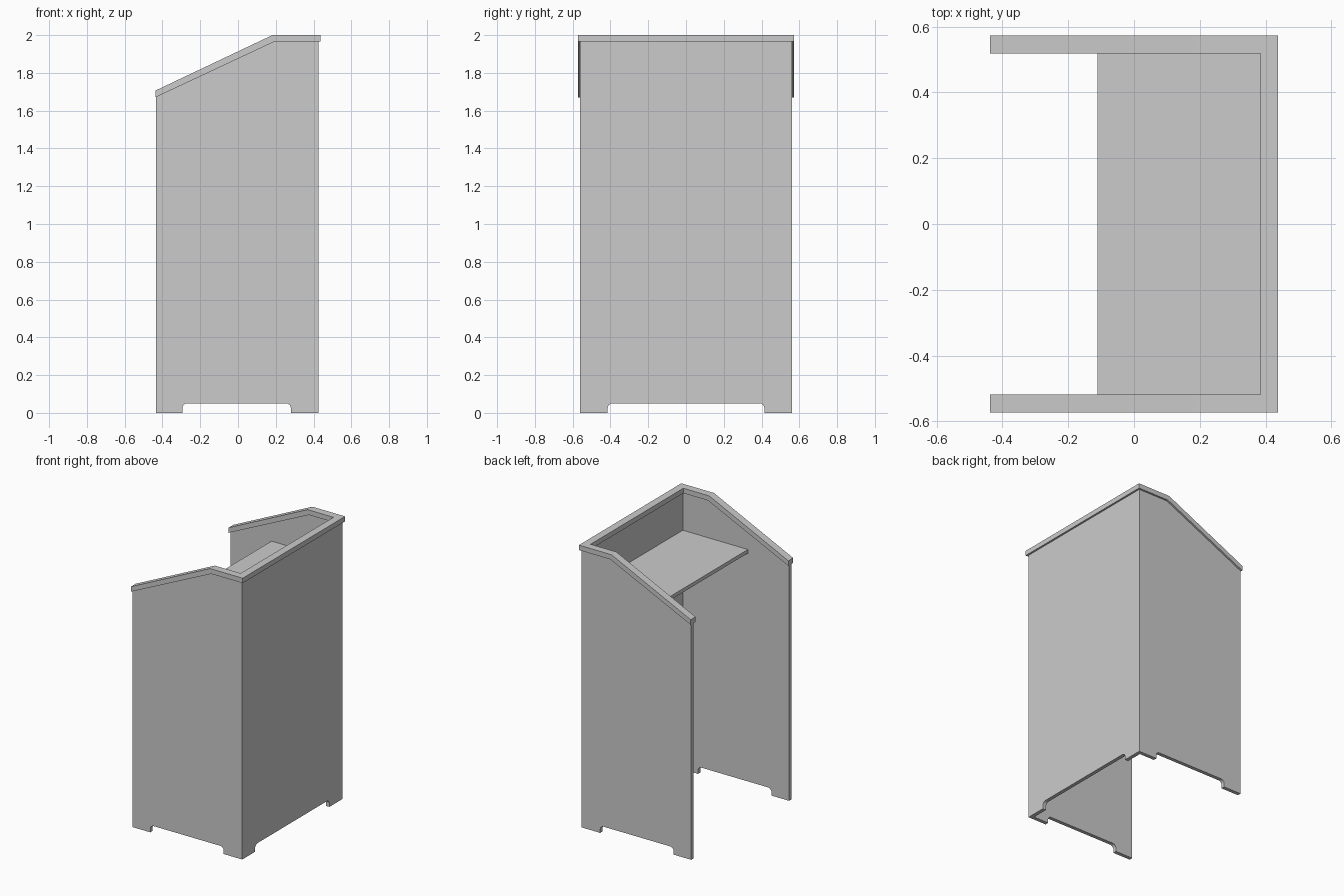
import bpy, bmesh, math
from mathutils import Vector

if "Cube" in bpy.data.objects:
    bpy.data.objects.remove(bpy.data.objects["Cube"])

grey = bpy.data.materials.new("light grey")
grey.diffuse_color = (0.6, 0.6, 0.6, 1)
grey.use_nodes = True
grey.node_tree.nodes["Principled BSDF"].inputs["Base Color"].default_value = grey.diffuse_color

T = 0.026            # panel thickness
XB, XF = -0.433, 0.425   # open end and front panel face
Y = 0.56             # outer face of side panels
RX, RY = 0.438, 0.573    # rail outer extents
RW = 0.054           # rail width
KNEE = 0.186         # where the slope meets the flat top


def extrude(name, pts, start, depth):
    """Extrude a closed 3D profile along a vector."""
    bm = bmesh.new()
    face = bm.faces.new([bm.verts.new(Vector(p) + Vector(start)) for p in pts])
    geom = bmesh.ops.extrude_face_region(bm, geom=[face])["geom"]
    bmesh.ops.translate(bm, vec=Vector(depth),
                        verts=[v for v in geom if isinstance(v, bmesh.types.BMVert)])
    bmesh.ops.recalc_face_normals(bm, faces=bm.faces)
    me = bpy.data.meshes.new(name)
    bm.to_mesh(me)
    bm.free()
    me.materials.append(grey)
    ob = bpy.data.objects.new(name, me)
    bpy.context.collection.objects.link(ob)
    return ob


def box(name, lo, hi):
    pts = [(lo[0], lo[1], lo[2]), (hi[0], lo[1], lo[2]),
           (hi[0], hi[1], lo[2]), (lo[0], hi[1], lo[2])]
    return extrude(name, pts, (0, 0, 0), (0, 0, hi[2] - lo[2]))


def toe_cutout(a, b, h=0.051, r=0.027, n=6):
    """Rounded bottom opening from a to b, as (u, z) points."""
    arc = [(r - r * math.cos(i * math.pi / 2 / n), h - r + r * math.sin(i * math.pi / 2 / n))
           for i in range(n + 1)]
    return ([(a, 0)] + [(a + u, z) for u, z in arc]
            + [(b - u, z) for u, z in reversed(arc)] + [(b, 0)])


# side panels with sloped top, and matching cap rails
side = ([(XB, 0)] + toe_cutout(-0.295, 0.28)
        + [(XF, 0), (XF, 1.97), (KNEE, 1.97), (XB, 1.678)])
rail = [(-RX, 1.67), (KNEE + 0.006, 1.965), (RX, 1.965),
        (RX, 2.0), (KNEE - 0.004, 2.0), (-RX, 1.706)]
for s, label in ((-1, "near"), (1, "far")):
    extrude("side_panel_" + label, [(x, 0, z) for x, z in side],
            (0, s * Y, 0), (0, -s * T, 0))
    extrude("side_rail_" + label, [(x, 0, z) for x, z in rail],
            (0, s * RY, 0), (0, -s * RW, 0))

# wide closed panel between the sides
yi = Y - T
panel = [(-yi, 0)] + toe_cutout(-0.415, 0.415) + [(yi, 0), (yi, 1.97), (-yi, 1.97)]
extrude("main_panel", [(0, y, z) for y, z in panel], (XF, 0, 0), (-T, 0, 0))

# cap rail over the wide panel
box("main_rail", (RX - RW, -RY + RW, 1.965), (RX, RY - RW, 2.0))

# inner shelf
box("shelf", (-0.111, -yi, 1.667), (XF - T, yi, 1.693))
